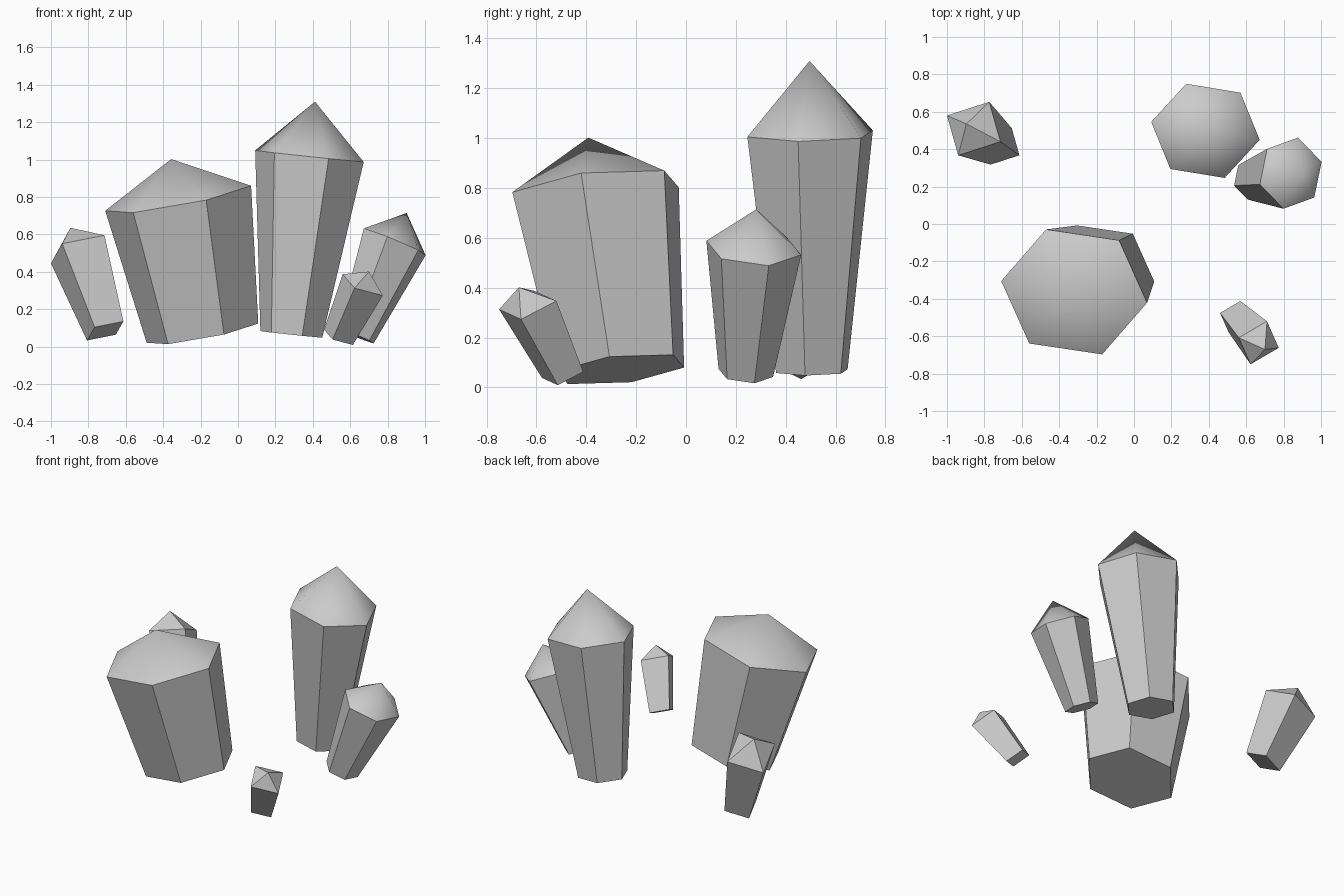
import bpy
import bmesh
import math
from mathutils import Vector

if "Cube" in bpy.data.objects:
    bpy.data.objects.remove(bpy.data.objects["Cube"])


def crystal(name, sides, base, shoulder, u, v, taper, tip):
    """Tapered prism with a pyramid tip; u and v are the half-axes of the shoulder ring."""
    base, shoulder, u, v = map(Vector, (base, shoulder, u, v))
    bm = bmesh.new()

    def ring(centre, scale):
        angles = [2 * math.pi * k / sides for k in range(sides)]
        return [bm.verts.new(centre + scale * (math.cos(a) * u + math.sin(a) * v))
                for a in angles]

    low, high = ring(base, taper), ring(shoulder, 1.0)
    apex = bm.verts.new(base + (shoulder - base) * tip)
    bm.faces.new(low)
    for k in range(sides):
        n = (k + 1) % sides
        # flat wall
        bm.faces.new((low[k], low[n], high[n], high[k]))
        # tip facet, softly shaded on the six-sided crystals
        facet = bm.faces.new((high[k], high[n], apex))
        facet.smooth = sides > 4
        bm.edges.get((high[k], high[n])).smooth = False
    bmesh.ops.recalc_face_normals(bm, faces=bm.faces[:])
    mesh = bpy.data.meshes.new(name)
    bm.to_mesh(mesh)
    bm.free()
    bpy.context.collection.objects.link(bpy.data.objects.new(name, mesh))


# Six-sided crystals
crystal("wide_crystal", 6, (-.19, -.263, .072), (-.32, -.363, .793),
        (.39, -.058, .067), (.052, .352, .05), .765, 1.29)
crystal("tall_crystal", 6, (.285, .505, .065), (.382, .498, 1.018),
        (.29, -.048, -.031), (.049, .263, -.003), .57, 1.306)
crystal("leaning_crystal", 6, (.63, .24, .058), (.838, .272, .56),
        (.165, .06, -.072), (-.05, .185, .009), .575, 1.307)

# Four-sided crystals
crystal("left_crystal", 4, (-.71, .415, .084), (-.857, .51, .52),
        (-.143, .07, -.075), (-.083, -.143, .03), .68, 1.264)
crystal("small_crystal", 4, (.537, -.495, .05), (.667, -.635, .33),
        (-.107, .027, .057), (-.044, -.115, -.017), .72, 1.255)
